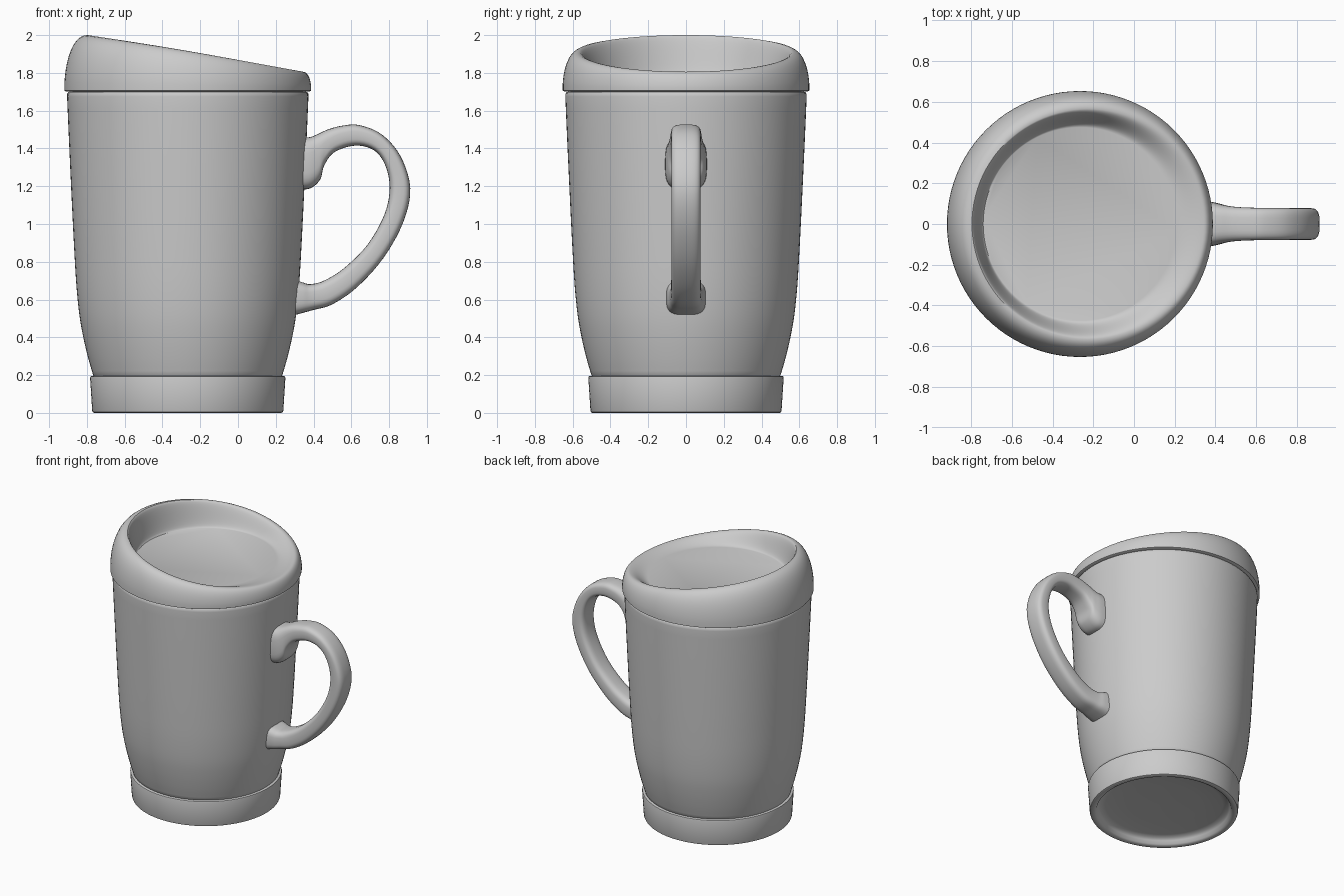
import bpy, bmesh, math
from mathutils import Vector

if "Cube" in bpy.data.objects:
    bpy.data.objects.remove(bpy.data.objects["Cube"])

CX = -0.266      # axis of the cup
SEG = 96


def loft(name, rings):
    """Skin a list of vertex rings and cap both ends."""
    bm = bmesh.new()
    rows = [[bm.verts.new(p) for p in ring] for ring in rings]
    n = len(rows[0])
    for a, b in zip(rows, rows[1:]):
        for i in range(n):
            j = (i + 1) % n
            bm.faces.new((a[i], a[j], b[j], b[i]))
    bm.faces.new(rows[0])
    bm.faces.new(rows[-1])
    bmesh.ops.recalc_face_normals(bm, faces=bm.faces)
    mesh = bpy.data.meshes.new(name)
    bm.to_mesh(mesh)
    bm.free()
    obj = bpy.data.objects.new(name, mesh)
    bpy.context.collection.objects.link(obj)
    bpy.ops.object.select_all(action='DESELECT')
    obj.select_set(True)
    bpy.context.view_layer.objects.active = obj
    bpy.ops.object.shade_smooth_by_angle(angle=math.radians(40))
    return obj


def circle(r, z):
    return [(CX + r * math.cos(2 * math.pi * i / SEG),
             r * math.sin(2 * math.pi * i / SEG), z) for i in range(SEG)]


def lathe(name, profile):
    return loft(name, [circle(r, z) for r, z in profile])


def spline(points, steps):
    """Catmull-Rom through tuples of any length."""
    pts = [Vector(p) for p in points]
    pts = [2 * pts[0] - pts[1]] + pts + [2 * pts[-1] - pts[-2]]
    out = []
    for a, b, c, d in zip(pts, pts[1:], pts[2:], pts[3:]):
        for k in range(steps):
            t = k / steps
            out.append(0.5 * (2 * b + (c - a) * t + (2 * a - 5 * b + 4 * c - d) * t * t
                              + (3 * b - a - 3 * c + d) * t ** 3))
    return out + [pts[-2]]


# Foot ring with a shallow hollow underneath
lathe("base", [(0.48, 0.196), (0.508, 0.196), (0.515, 0.193), (0.517, 0.185), (0.506, 0.012),
               (0.503, 0.004), (0.495, 0.0), (0.475, 0.0), (0.46, 0.008), (0.45, 0.03),
               (0.435, 0.045), (0.40, 0.052), (0.25, 0.06), (0.02, 0.064)])

# Tapered cup wall
wall = spline([(0.501, 0.2), (0.527, 0.29), (0.553, 0.40), (0.574, 0.52), (0.590, 0.68),
               (0.602, 0.88), (0.614, 1.12), (0.628, 1.42), (0.639, 1.675)], 4)
lathe("cup_body", [(0.47, 0.19), (0.495, 0.193)] + [tuple(p) for p in wall]
      + [(0.638, 1.69), (0.632, 1.699), (0.61, 1.703)])


# Lid: slanted rim around a flat sunken floor
def lid_column(angle):
    u = 0.5 - 0.5 * math.cos(angle)          # 0 at the low side, 1 at the high side
    h = 1.806 + 0.194 * u + 0.013 * math.sin(math.pi * u)
    w = (h - 1.705) / 0.295
    crest = 0.53 + 0.12 * (1 - w)
    col = [(0.60, 1.702), (0.645, 1.702), (0.653, 1.706)]
    for k in range(1, 13):                   # outer shoulder
        t = k / 12 * math.pi / 2
        col.append((crest + (0.654 - crest) * math.cos(t) ** 0.9,
                    1.71 + (h - 1.71) * math.sin(t)))
    floor_r, floor_z = 0.475, 1.79
    for k in range(1, 13):                   # inner slope
        t = k / 12
        s = t * t * (3 - 2 * t)
        col.append((crest + (floor_r - crest) * t, h + (floor_z - h) * s))
    return [(CX + r * math.cos(angle), r * math.sin(angle), z) for r, z in col]


columns = [lid_column(2 * math.pi * i / SEG) for i in range(SEG)]
loft("lid", [list(ring) for ring in zip(*columns)])

# Handle stations: outer x, outer z, inner x, inner z, half width
stations = [
    (0.32, 1.455, 0.32, 1.18, 0.112), (0.38, 1.46, 0.385, 1.19, 0.108),
    (0.42, 1.475, 0.435, 1.235, 0.098), (0.48, 1.502, 0.457, 1.31, 0.088),
    (0.55, 1.52, 0.51, 1.38, 0.082), (0.64, 1.524, 0.62, 1.415, 0.079),
    (0.76, 1.475, 0.72, 1.39, 0.078), (0.86, 1.36, 0.78, 1.31, 0.078),
    (0.912, 1.19, 0.803, 1.19, 0.078), (0.875, 1.01, 0.775, 1.05, 0.078),
    (0.77, 0.82, 0.685, 0.89, 0.078), (0.63, 0.665, 0.56, 0.765, 0.078),
    (0.50, 0.575, 0.455, 0.70, 0.080), (0.40, 0.545, 0.385, 0.682, 0.088),
    (0.345, 0.53, 0.345, 0.69, 0.099), (0.29, 0.515, 0.29, 0.71, 0.106)]


def soft(v):
    return math.copysign(abs(v) ** 0.6, v)


rings = []
for ox, oz, ix, iz, w in spline(stations, 5):
    ring = []
    for i in range(32):
        t = 2 * math.pi * i / 32
        a, b = soft(math.cos(t)), soft(math.sin(t))
        ring.append(((ox + ix) / 2 + a * (ox - ix) / 2, b * w, (oz + iz) / 2 + a * (oz - iz) / 2))
    rings.append(ring)
loft("handle", rings)
